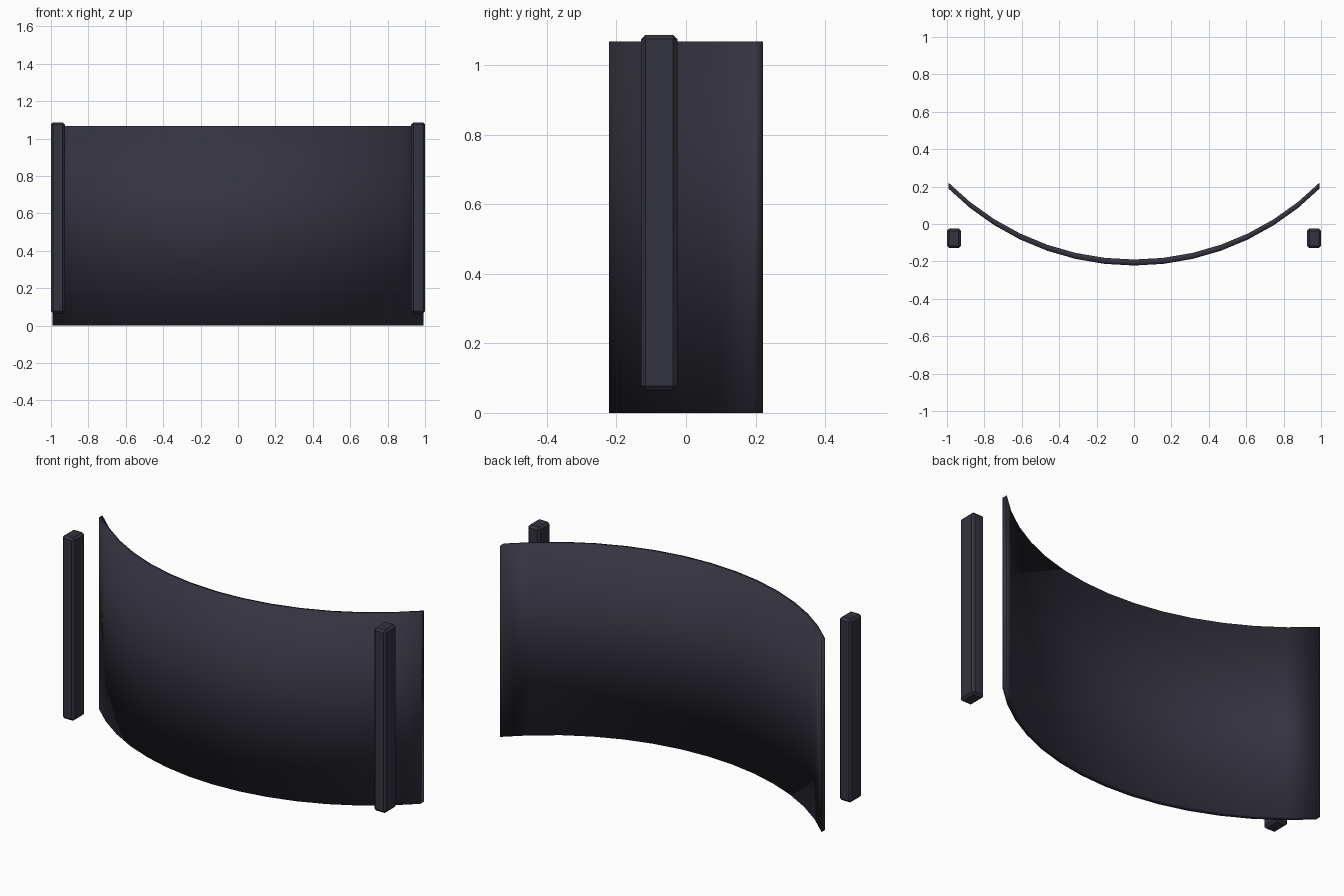
import bpy, bmesh, math

if "Cube" in bpy.data.objects:
    bpy.data.objects.remove(bpy.data.objects["Cube"])

dark = bpy.data.materials.new("dark_slate")
dark.diffuse_color = (0.034, 0.033, 0.050, 1)
dark.use_nodes = True
dark.node_tree.nodes["Principled BSDF"].inputs["Base Color"].default_value = dark.diffuse_color


def add_object(name, bm):
    bmesh.ops.recalc_face_normals(bm, faces=bm.faces)
    mesh = bpy.data.meshes.new(name)
    bm.to_mesh(mesh)
    bm.free()
    mesh.materials.append(dark)
    obj = bpy.data.objects.new(name, mesh)
    bpy.context.collection.objects.link(obj)
    return obj


# Curved panel: an arc profile, thickened along y and raised to full height
HALF_WIDTH, SAG, THICK, HEIGHT, SEGMENTS = 0.993, 0.412, 0.032, 1.067, 14
radius = (HALF_WIDTH ** 2 + SAG ** 2) / (2 * SAG)
half_angle = math.asin(HALF_WIDTH / radius)
front_y = -(SAG + THICK) / 2

arc = []
for i in range(SEGMENTS + 1):
    a = half_angle * (2 * i / SEGMENTS - 1)
    arc.append((radius * math.sin(a), front_y + radius * (1 - math.cos(a))))

bm = bmesh.new()
rings = []
for x, y in arc:
    rings.append([bm.verts.new(p) for p in (
        (x, y, 0), (x, y + THICK, 0), (x, y + THICK, HEIGHT), (x, y, HEIGHT))])
for r, s in zip(rings, rings[1:]):
    for k in range(4):
        n = (k + 1) % 4
        bm.faces.new((r[k], r[n], s[n], s[k]))
bm.faces.new(rings[0])
bm.faces.new(rings[-1])
for f in bm.faces:
    f.smooth = True
add_object("curved_panel", bm)

# Two chamfered side posts
for side, name in ((-1, "left_post"), (1, "right_post")):
    bm = bmesh.new()
    bmesh.ops.create_cube(bm, size=1)
    bmesh.ops.scale(bm, vec=(0.075, 0.104, 1.022), verts=bm.verts)
    bmesh.ops.translate(bm, vec=(side * 0.9625, -0.077, 0.576), verts=bm.verts)
    bmesh.ops.bevel(bm, geom=list(bm.edges), offset=0.012, segments=1,
                    affect='EDGES')
    add_object(name, bm)
